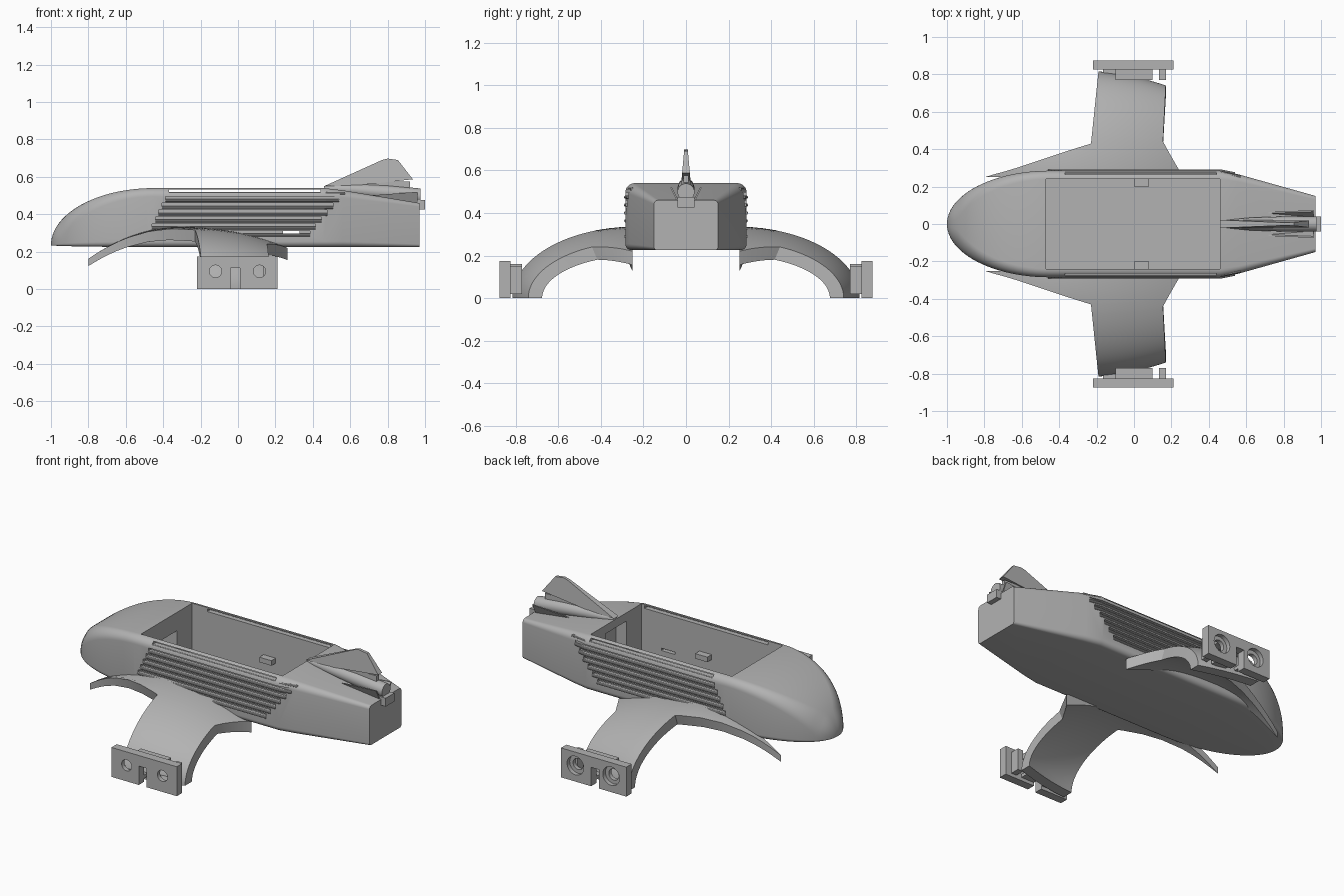
import bpy, bmesh, math
from mathutils import Vector, Matrix

if "Cube" in bpy.data.objects:
    bpy.data.objects.remove(bpy.data.objects["Cube"], do_unlink=True)

grey = bpy.data.materials.new("plain grey")
grey.use_nodes = True
grey.diffuse_color = (0.45, 0.45, 0.45, 1)
grey.node_tree.nodes["Principled BSDF"].inputs["Base Color"].default_value = (0.45, 0.45, 0.45, 1)


def finish(bm, name, smooth=True):
    """Turn a bmesh into a named grey object."""
    bmesh.ops.recalc_face_normals(bm, faces=bm.faces)
    mesh = bpy.data.meshes.new(name)
    bm.to_mesh(mesh)
    bm.free()
    mesh.materials.append(grey)
    ob = bpy.data.objects.new(name, mesh)
    bpy.context.collection.objects.link(ob)
    if smooth:
        shade(ob)
    return ob


def shade(ob):
    bpy.ops.object.select_all(action='DESELECT')
    ob.select_set(True)
    bpy.context.view_layer.objects.active = ob
    bpy.ops.object.shade_smooth_by_angle(angle=math.radians(30))


def loft(name, sections):
    """Skin a list of closed loops and cap both ends."""
    bm = bmesh.new()
    rings = [[bm.verts.new(p) for p in s] for s in sections]
    for a, b in zip(rings, rings[1:]):
        for i in range(len(a)):
            j = (i + 1) % len(a)
            bm.faces.new((a[i], a[j], b[j], b[i]))
    bm.faces.new(rings[0])
    bm.faces.new(rings[-1])
    return finish(bm, name)


def box(name, x, y, z):
    bm = bmesh.new()
    bmesh.ops.create_cube(bm, size=1)
    for v in bm.verts:
        for k, (lo, hi) in enumerate((x, y, z)):
            v.co[k] = lo if v.co[k] < 0 else hi
    return finish(bm, name, False)


def rod(name, a, b, r1, r2=None, sides=20):
    """Round bar from a to b."""
    a, b = Vector(a), Vector(b)
    bm = bmesh.new()
    turn = (b - a).to_track_quat('Z', 'Y').to_matrix().to_4x4()
    bmesh.ops.create_cone(bm, cap_ends=True, segments=sides, radius1=r1,
                          radius2=r1 if r2 is None else r2, depth=(b - a).length,
                          matrix=Matrix.Translation((a + b) / 2) @ turn)
    return finish(bm, name)


def cut(ob, cutters):
    """Subtract the cutters one by one and delete them."""
    for c in cutters:
        m = ob.modifiers.new("cut", 'BOOLEAN')
        m.operation, m.object, m.solver = 'DIFFERENCE', c, 'EXACT'
        bpy.ops.object.select_all(action='DESELECT')
        ob.select_set(True)
        bpy.context.view_layer.objects.active = ob
        bpy.ops.object.modifier_apply(modifier=m.name)
        bpy.data.objects.remove(c, do_unlink=True)
    shade(ob)


def lerp(table, v):
    for (a, p), (b, q) in zip(table, table[1:]):
        if v <= b:
            return p + (q - p) * max(0, v - a) / (b - a)
    return table[-1][1]


# Hull: rounded sections, elliptical nose, tapered stern
def hull_section(x, w, z0, z1, rt, rb):
    pts = []
    for sy, sz, start in ((1, 1, 0), (-1, 1, 90), (-1, -1, 180), (1, -1, 270)):
        r = rt if sz > 0 else rb
        cz = z1 - r if sz > 0 else z0 + r
        for k in range(8):
            t = math.radians(start + 90 * k / 7)
            pts.append((x, sy * (w - r) + r * math.cos(t), cz + r * math.sin(t)))
    return pts


sections = []
for k in range(1, 25):
    t = math.pi / 2 * k / 24
    e = math.sin(t)
    w, h = 0.285 * e, 0.305 * e
    sections.append(hull_section(-0.45 - 0.55 * math.cos(t), w, 0.235 - 0.01 * e, 0.235 + h,
                                 min(0.045 + 0.09 * (1 - e), w * 0.8, h * 0.8), 0.03 * e))
sections.append(hull_section(0.46, 0.285, 0.225, 0.54, 0.045, 0.03))
sections.append(hull_section(0.56, 0.265, 0.225, 0.528, 0.04, 0.03))
sections.append(hull_section(0.97, 0.15, 0.225, 0.46, 0.02, 0.015))
hull = loft("hull", sections)

# Open bay, bulkhead recesses and side slots
cutters = [box("bay_cutter", (-0.47, 0.46), (-0.24, 0.24), (0.26, 0.7)),
           box("rear_recess_cutter", (0.45, 0.53), (-0.1, 0.1), (0.3, 0.49)),
           box("nose_recess_cutter", (-0.6, -0.46), (-0.1, 0.1), (0.3, 0.43))]
slots = []
for i in range(7):
    slots.append((-0.37 - 0.018 * i, 0.57 - 0.031 * i, 0.525 - 0.037 * i))
for side in (-1, 1):
    for i, (x0, x1, z) in enumerate(slots):
        depth = 0.225 if i == 0 else 0.265
        y = sorted((side * depth, side * 0.32))
        end = 0.44 if i == 0 else x1
        cutters.append(box("slot_cutter", (x0, end), y, (z - 0.008, z + 0.008)))
    y = sorted((side * 0.22, side * 0.32))
    cutters.append(box("vent_cutter", (0.24, 0.33), y, (0.296, 0.31)))
cut(hull, cutters)

# Trim bars under each slot, and small brackets inside the bay
for side, word in ((-1, "right"), (1, "left")):
    for i, (x0, x1, z) in enumerate(slots):
        y, zb = side * (0.272 if i == 0 else 0.283), z - 0.014
        bend = min(x1, 0.47)
        rod(f"{word}_trim_bar_{i}", (x0, y, zb), (bend, y, zb), 0.008, sides=10)
        if x1 > bend:
            rod(f"{word}_trim_tip_{i}", (bend, y, zb),
                (x1, y - side * 0.2 * (x1 - bend), zb), 0.008, sides=10)
    y = sorted((side * 0.2, side * 0.245))
    box(f"{word}_bay_bracket", (0.0, 0.08), y, (0.33, 0.36))

# Wings: arched shells with a swept strake, crowned along the chord
LEAD = [(0.25, -0.8), (0.27, -0.75), (0.43, -0.23), (0.82, -0.19)]
TRAIL = [(0.25, 0.265), (0.3, 0.24), (0.47, 0.155), (0.82, 0.17)]
SHELL = 0.065


def wing(name, side):
    rings = []
    stations = sorted([0.27, 0.3, 0.43, 0.47] + [0.25 + 0.57 * math.sin(math.pi / 2 * k / 26)
                                                  for k in range(27)])
    for y in stations:
        t = math.asin(min(1, (y - 0.25) / 0.57))
        lead, trail = lerp(LEAD, y), lerp(TRAIL, y)
        ring = []
        for layer in (0, 1):
            for k in range(17):
                s = k / 16 if layer == 0 else 1 - k / 16
                x = lead + (trail - lead) * s
                d = (0.69 if x < -0.3 else 0.36) * (x + 0.3) ** 2
                d += layer * SHELL * (1 if x > -0.3 else 1 + (x + 0.3) * 0.8)
                ring.append((x, side * (0.25 + (0.57 - d) * math.sin(t)),
                             (0.335 - d) * math.cos(t)))
        rings.append(ring)
    return loft(name, rings)


for side, word in ((-1, "right"), (1, "left")):
    w = wing(f"{word}_wing", side)
    # keep the strake out of the open bay
    cut(w, [box("wing_trim", (-0.47, 0.46), sorted((0, side * 0.262)), (0.24, 0.6))])

    # Wing-tip plate with countersunk holes and a bottom notch
    y0, y1 = sorted((side * 0.825, side * 0.875))
    plate = box(f"{word}_tip_plate", (-0.22, 0.21), (y0, y1), (0, 0.175))
    holes = [box("notch_cutter", (-0.04, 0.012), (y0 - 0.02, y1 + 0.02), (-0.02, 0.112))]
    for x in (-0.12, 0.115):
        holes.append(rod("bolt_cutter", (x, y0 - 0.02, 0.095), (x, y1 + 0.02, 0.095), 0.033, sides=28))
        holes.append(rod("sink_cutter", (x, y1 - 0.025, 0.095), (x, y1 + 0.02, 0.095), 0.055, sides=28))
    cut(plate, holes)
    ys = sorted((side * 0.77, side * 0.828))
    for i, x in enumerate(((-0.165, -0.04), (0.012, 0.1), (0.135, 0.17))):
        box(f"{word}_tip_bracket_{i}", x, ys, (0.02, 0.04) if i < 2 else (0.02, 0.15))
    box(f"{word}_tip_bridge", (-0.1, 0.1), ys, (0.13, 0.16))


# Tail boom, fin, side vanes and end block
def ring(x, z, r):
    return [(x, r * math.cos(math.tau * k / 24), z + r * math.sin(math.tau * k / 24))
            for k in range(24)]


loft("tail_boom", [ring(0.46, 0.54, 0.01), ring(0.52, 0.535, 0.024), ring(0.62, 0.53, 0.034),
                   ring(0.8, 0.515, 0.04), ring(0.975, 0.498, 0.04)])
box("tail_block", (0.9, 1.0), (-0.04, 0.04), (0.425, 0.475))


def panel(name, outline, place):
    """Thin plate: place(x, z, side) gives each corner of both faces."""
    return loft(name, [[place(x, z, s) for x, z in outline] for s in (-1, 1)])


FIN = [(0.46, 0.55), (0.77, 0.69), (0.8, 0.698), (0.855, 0.69), (0.935, 0.587), (0.64, 0.555)]
panel("tail_fin", FIN, lambda x, z, s: (x, s * (0.008 + 0.09 * (0.7 - z)), z))
box("fin_root", (0.62, 0.92), (-0.012, 0.012), (0.52, 0.575))
VANE = [(0.68, 0.48), (0.7, 0.5), (0.96, 0.52), (0.96, 0.455), (0.8, 0.455)]
for side, word in ((-1, "right"), (1, "left")):
    panel(f"{word}_tail_vane", VANE,
          lambda x, z, s: (x, side * (0.04 + 0.5 * (z - 0.46) + 0.004 * s), z))
